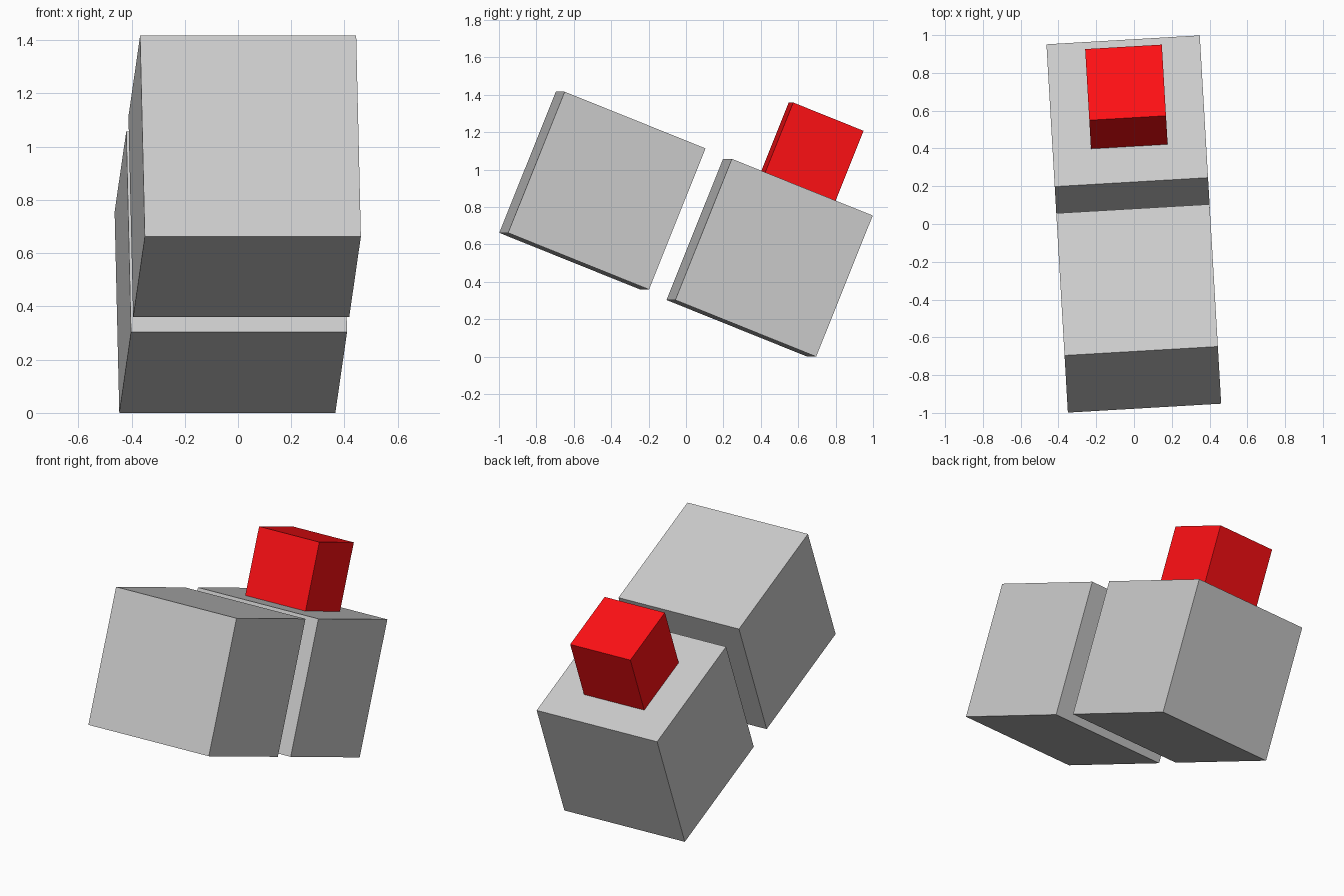
import bpy
from math import radians
from mathutils import Matrix, Vector

if "Cube" in bpy.data.objects:
    bpy.data.objects.remove(bpy.data.objects["Cube"])

SIDE = 0.813
# All blocks share one tilt: pitched towards the back, then turned slightly
TILT = Matrix.Rotation(radians(3.33), 4, 'Z') @ Matrix.Rotation(radians(-21.88), 4, 'X')


def block(name, size, centre):
    bpy.ops.mesh.primitive_cube_add(size=size)
    ob = bpy.context.object
    ob.name = name
    ob.matrix_world = Matrix.Translation(centre) @ TILT
    return ob


# Two large grey blocks, one behind and below the other
back_centre = Vector((-0.027, 0.447, 0.529))
block("front_block", SIDE, Vector((0.025, -0.447, 0.888)))
block("back_block", SIDE, back_centre)

# Small red block, half size, resting in the middle of the back block's top
up = TILT.to_3x3() @ Vector((0, 0, 1))
small = block("red_block", SIDE / 2, back_centre + up * SIDE * 0.75)
red = bpy.data.materials.new("red")
red.diffuse_color = (1.0, 0.005, 0.007, 1)
red.use_nodes = True
red.node_tree.nodes["Principled BSDF"].inputs["Base Color"].default_value = red.diffuse_color
small.data.materials.append(red)
